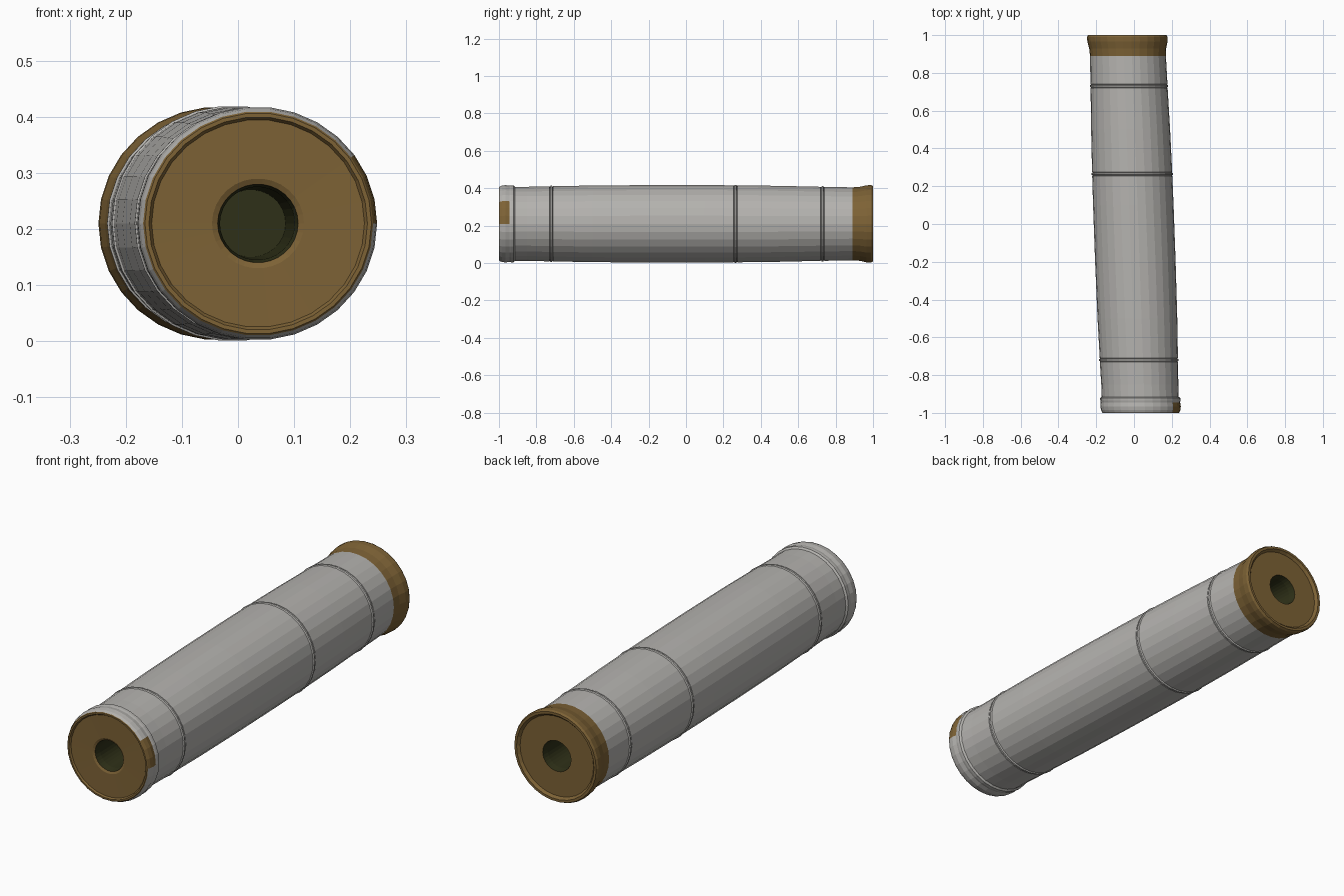
import bpy, bmesh, math

if "Cube" in bpy.data.objects:
    bpy.data.objects.remove(bpy.data.objects["Cube"])

SIDES = 30
ZC = 0.21


def material(name, rgb):
    m = bpy.data.materials.new(name)
    m.diffuse_color = (*rgb, 1)
    m.use_nodes = True
    m.node_tree.nodes["Principled BSDF"].inputs["Base Color"].default_value = m.diffuse_color
    return m


GREY = material("pale grey wrap", (0.46, 0.45, 0.43))
BROWN = material("brown end", (0.205, 0.122, 0.036))
OLIVE = material("dark olive bore", (0.028, 0.03, 0.009))


def lathe(name, profile, mats, close_end=False, rule=None):
    """Sweep (y, radius) points round the slightly slanted axis."""
    bm = bmesh.new()
    rings = []
    for y, r in profile:
        ring = []
        for i in range(SIDES):
            a = 2 * math.pi * i / SIDES
            ring.append(bm.verts.new((-0.036 * y + 1.025 * r * math.cos(a), y,
                                      ZC + r * math.sin(a))))
        rings.append(ring)
    for a, b in zip(rings, rings[1:]):
        for i in range(SIDES):
            j = (i + 1) % SIDES
            bm.faces.new((a[i], b[i], b[j], a[j]))
    if close_end:
        bm.faces.new(rings[-1])
    me = bpy.data.meshes.new(name)
    for m in mats:
        me.materials.append(m)
    for f in bm.faces:
        if rule:
            f.material_index = rule(f.calc_center_median())
    if close_end:
        bmesh.ops.recalc_face_normals(bm, faces=bm.faces[:])
        # bores are seen from inside
        bmesh.ops.reverse_faces(bm, faces=bm.faces[:])
    else:
        bm.normal_update()
        # profiles run front to back along the outside: face outward
        f = max(bm.faces, key=lambda f: f.calc_center_median().z)
        if f.normal.z < 0:
            bmesh.ops.reverse_faces(bm, faces=bm.faces[:])
    bm.to_mesh(me)
    bm.free()
    ob = bpy.data.objects.new(name, me)
    bpy.context.collection.objects.link(ob)
    return ob


def seam(y, r):
    """Fine raised band with a small crease each side."""
    return [(y - 0.010, r), (y - 0.008, r - 0.004), (y - 0.004, r + 0.003),
            (y + 0.004, r + 0.003), (y + 0.008, r - 0.004), (y + 0.010, r)]


# Wrapped body with flared front lip and three seams
body = [(-0.997, 0.200), (-0.985, 0.205), (-0.965, 0.208), (-0.945, 0.205),
        (-0.935, 0.207), (-0.922, 0.207), (-0.915, 0.199), (-0.85, 0.199)]
body += seam(-0.72, 0.202)
body += [(-0.5, 0.206), (-0.2, 0.208), (0.1, 0.208)]
body += seam(0.265, 0.207)
body += [(0.5, 0.204)]
body += seam(0.73, 0.199)
body += [(0.89, 0.196)]


# Brown stain on the right of the front lip
def stain(c):
    return 1 if c.y < -0.95 and c.x > 0.2 and 0.23 < c.z < 0.34 else 0


lathe("body", body, [GREY, BROWN], rule=stain)

# Brown collar and dished back face
lathe("back_cap", [(0.89, 0.196), (0.93, 0.199), (0.965, 0.207), (0.99, 0.208), (1.0, 0.203),
                   (1.0, 0.192), (0.988, 0.182), (0.988, 0.07)], [BROWN])

# Brown front face, a flat disc round the bore
lathe("front_face", [(-0.985, 0.07), (-0.99, 0.08), (-0.992, 0.185),
                     (-1.0, 0.190), (-1.0, 0.197), (-0.997, 0.200)], [BROWN])

# Dark blind bores at both ends
for name, s, y0 in (("front_bore", -1, 0.985), ("back_bore", 1, 0.988)):
    lathe(name, [(s * y0, 0.07), (s * (y0 - 0.03), 0.065), (s * 0.65, 0.06)],
          [OLIVE], close_end=True)
